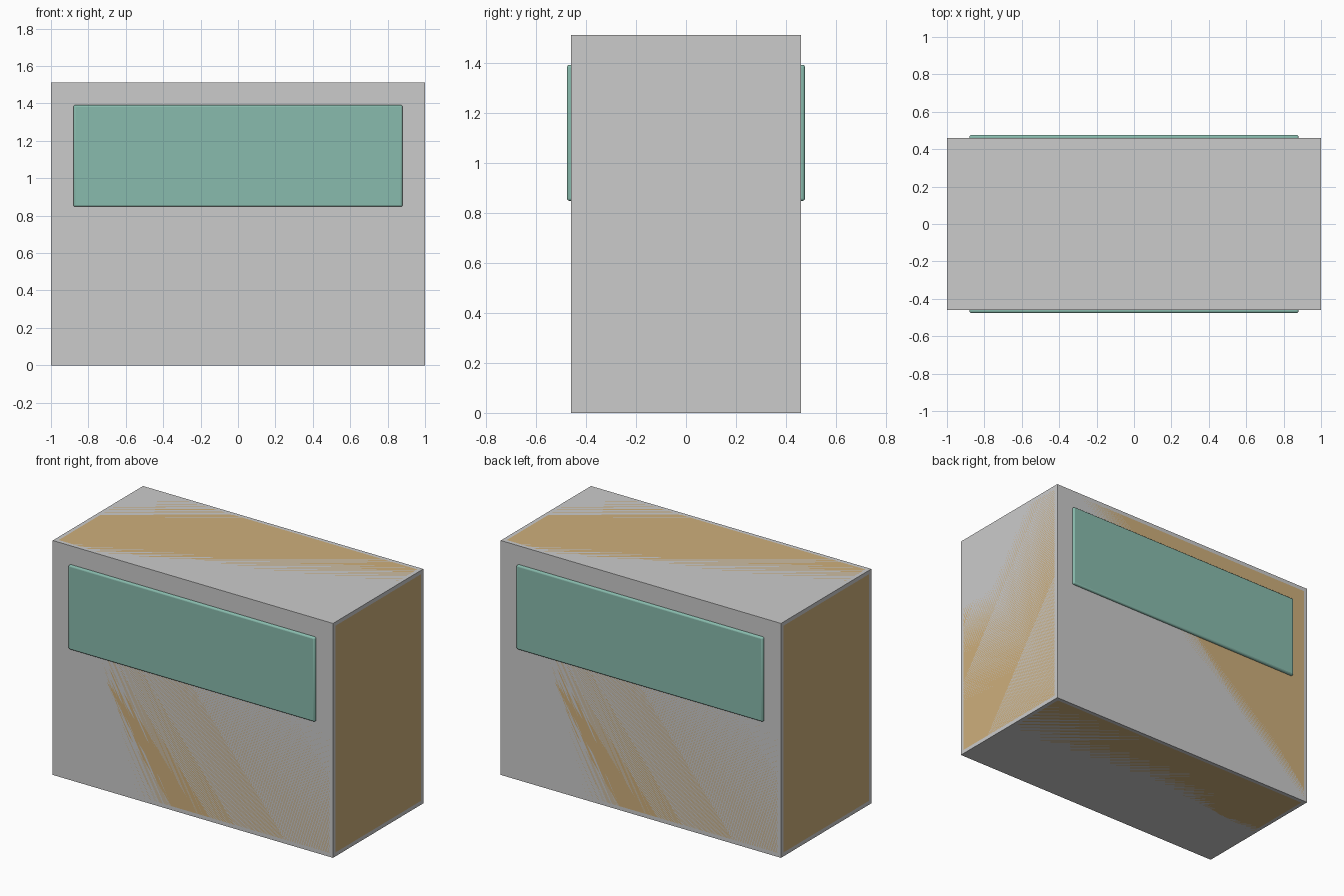
import bpy

if "Cube" in bpy.data.objects:
    bpy.data.objects.remove(bpy.data.objects["Cube"])

W, D, H = 2.0, 0.92, 1.512


def material(name, color):
    m = bpy.data.materials.new(name)
    m.diffuse_color = color
    m.use_nodes = True
    m.node_tree.nodes["Principled BSDF"].inputs["Base Color"].default_value = m.diffuse_color
    return m


def box(name, size, loc, mat=None, bevel=0.0):
    bpy.ops.mesh.primitive_cube_add(size=1, location=loc)
    ob = bpy.context.object
    ob.name = name
    ob.scale = size
    bpy.ops.object.transform_apply(location=False, rotation=False, scale=True)
    if mat:
        ob.data.materials.append(mat)
    if bevel:
        mod = ob.modifiers.new("rounded_edges", 'BEVEL')
        mod.width = bevel
        mod.segments = 3
        bpy.ops.object.shade_smooth_by_angle()
    return ob


tan = material("tan", (0.62, 0.43, 0.2, 1))
teal = material("teal", (0.25, 0.5, 0.42, 1))

# Sharp outer shell and the rounded body filling it
box("outer_shell", (W, D, H), (0, 0, H / 2))
box("rounded_body", (W, D, H), (0, 0, H / 2), tan, 0.025)

# Matching raised panels on front and back
for name, side in (("front_panel", -1), ("back_panel", 1)):
    box(name, (1.76, 0.03, 0.544), (0, side * (D / 2 + 0.001), 1.12), teal, 0.01)
